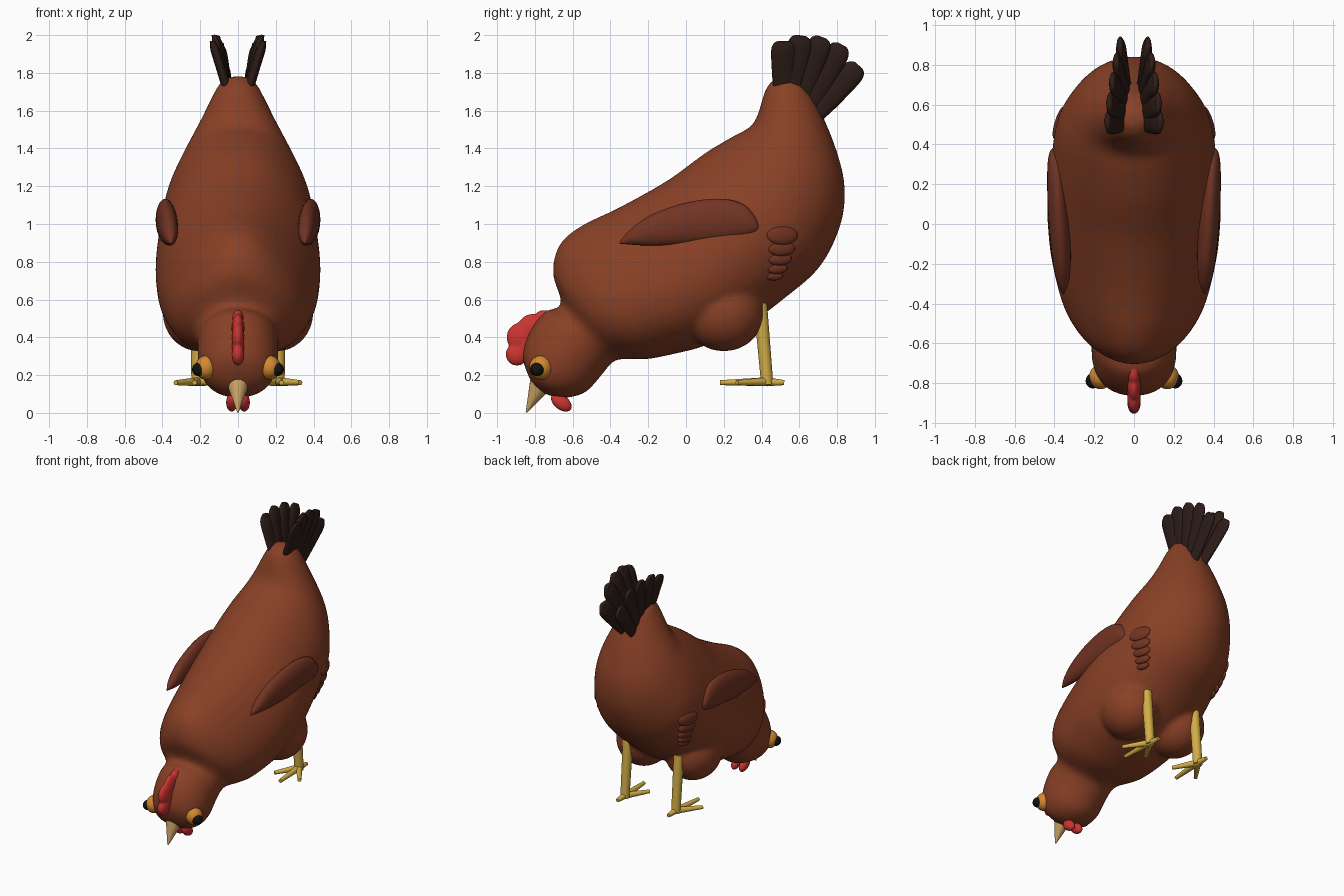
import bpy, bmesh, math
from mathutils import Vector

if "Cube" in bpy.data.objects:
    bpy.data.objects.remove(bpy.data.objects["Cube"])


def material(name, rgb):
    m = bpy.data.materials.new(name)
    m.diffuse_color = (*rgb, 1)
    m.use_nodes = True
    m.node_tree.nodes["Principled BSDF"].inputs["Base Color"].default_value = m.diffuse_color
    return m


BROWN = material("brown", (0.25, 0.052, 0.019))
DARK = material("dark_brown", (0.17, 0.034, 0.016))
BLACKISH = material("tail_dark", (0.026, 0.012, 0.009))
RED = material("red", (0.60, 0.035, 0.03))
YELLOW = material("yellow", (0.65, 0.42, 0.06))
HORN = material("horn", (0.62, 0.38, 0.14))
ORANGE = material("orange", (0.65, 0.25, 0.03))
BLACK = material("black", (0.006, 0.006, 0.006))


def finish(name, bm, mat):
    bmesh.ops.recalc_face_normals(bm, faces=bm.faces)
    me = bpy.data.meshes.new(name)
    bm.to_mesh(me)
    bm.free()
    me.materials.append(mat)
    for p in me.polygons:
        p.use_smooth = True
    ob = bpy.data.objects.new(name, me)
    bpy.context.collection.objects.link(ob)
    return ob


def loft(name, rows, mat, steps=5, sides=40):
    """Each row: top y, top z, bottom y, bottom z, half width, centre x, egg shape."""
    fine = []
    for i in range(len(rows) - 1):
        a, b = rows[max(i - 1, 0)], rows[i]
        c, d = rows[i + 1], rows[min(i + 2, len(rows) - 1)]
        for k in range(steps):
            t = k / steps
            fine.append([0.5 * (2 * q + (r - p) * t + (2 * p - 5 * q + 4 * r - s) * t * t
                                + (3 * q - p - 3 * r + s) * t ** 3)
                         for p, q, r, s in zip(a, b, c, d)])
    fine.append(rows[-1])
    bm = bmesh.new()
    rings = []
    for ty, tz, by, bz, w, cx, egg in fine:
        mid = Vector((cx, (ty + by) / 2, (tz + bz) / 2))
        u, v = Vector((w, 0, 0)), Vector((0, (ty - by) / 2, (tz - bz) / 2))
        ring = []
        for j in range(sides):
            c, s = math.cos(2 * math.pi * j / sides), math.sin(2 * math.pi * j / sides)
            ring.append(bm.verts.new(mid + u * c * (1 - egg * s) + v * s))
        rings.append(ring)
    for r, q in zip(rings, rings[1:]):
        for j in range(sides):
            n = (j + 1) % sides
            bm.faces.new((r[j], r[n], q[n], q[j]))
    bm.faces.new(rings[0])
    bm.faces.new(rings[-1])
    return finish(name, bm, mat)


def ball(name, loc, radii, mat, rx=0, rz=0):
    bm = bmesh.new()
    bmesh.ops.create_uvsphere(bm, u_segments=28, v_segments=18, radius=1)
    bmesh.ops.scale(bm, vec=radii, verts=bm.verts)
    ob = finish(name, bm, mat)
    ob.location, ob.rotation_euler = loc, (rx, 0, rz)
    return ob


def rod(name, p, q, r1, r2, mat):
    p, q = Vector(p), Vector(q)
    bm = bmesh.new()
    bmesh.ops.create_cone(bm, cap_ends=True, segments=20, radius1=r1, radius2=r2,
                          depth=(q - p).length)
    ob = finish(name, bm, mat)
    ob.location = (p + q) / 2
    ob.rotation_euler = (q - p).to_track_quat('Z', 'Y').to_euler()
    bpy.context.view_layer.objects.active = ob
    ob.select_set(True)
    bpy.ops.object.shade_smooth_by_angle(angle=math.radians(40))
    ob.select_set(False)
    return ob


def fuse(parts, voxel, smooth):
    """Join overlapping parts into the first one and blend the seams."""
    bpy.ops.object.select_all(action='DESELECT')
    for ob in parts:
        ob.select_set(True)
    bpy.context.view_layer.objects.active = parts[0]
    bpy.ops.object.join()
    m = parts[0].modifiers.new("blend", 'REMESH')
    m.mode, m.voxel_size, m.use_smooth_shade = 'VOXEL', voxel, True
    m = parts[0].modifiers.new("soften", 'SMOOTH')
    m.factor, m.iterations = 0.5, smooth
    bpy.ops.object.select_all(action='DESELECT')


# Head, neck, body and rump as one loft, from face to tail, with the thighs blended in
body = loft("body", [r[:5] + (0, r[5]) for r in [
    (-.81, .15, -.78, .12, .03, 0), (-.845, .22, -.72, .09, .12, 0),
    (-.865, .31, -.63, .08, .18, 0), (-.83, .43, -.53, .11, .21, 0),
    (-.75, .535, -.45, .195, .215, 0), (-.66, .575, -.38, .275, .225, .05),
    (-.705, .74, -.29, .285, .295, .2), (-.67, .89, -.2, .285, .345, .28),
    (-.555, .99, -.05, .315, .385, .28), (-.35, 1.09, .1, .355, .418, .22),
    (-.1, 1.23, .3, .445, .432, .15), (.1, 1.375, .52, .605, .412, .12),
    (.25, 1.465, .71, .775, .385, .08), (.34, 1.515, .82, 1.0, .325, 0),
    (.38, 1.58, .84, 1.2, .265, 0), (.40, 1.65, .80, 1.38, .205, 0),
    (.43, 1.73, .73, 1.56, .145, 0), (.48, 1.775, .655, 1.71, .095, 0),
    (.53, 1.785, .58, 1.775, .03, 0)]], BROWN)
thighs = [ball("thigh", (.205 * s, .2, .53), (.195, .215, .205), BROWN) for s in (1, -1)]
fuse([body] + thighs, .014, 16)
bpy.context.view_layer.update()

# Beak and comb
rod("beak", (0, -.765, .165), (0, -.845, .003), .064, .004, HORN)
fuse([ball("comb" if i == 0 else "lobe", (0, y, z), (.034, r, r), RED)
      for i, (y, z, r) in enumerate([(-.895, .31, .06), (-.87, .40, .08), (-.84, .36, .08),
                                     (-.81, .44, .085), (-.75, .48, .065), (-.72, .515, .03)])],
     .007, 5)

for s, side in ((1, "right"), (-1, "left")):
    # Face parts
    ball(f"eye_{side}", (.168 * s, -.768, .24), (.058, .062, .064), ORANGE)
    ball(f"pupil_{side}", (.207 * s, -.788, .23), (.036, .038, .036), BLACK)
    ball(f"wattle_{side}", (.033 * s, -.66, .055), (.03, .062, .038), RED, -.65)

    # Leg and toes
    rod(f"leg_{side}", (.215 * s, .393, .58), (.215 * s, .43, .15), .036, .032, YELLOW)
    for i, (x, y) in enumerate([(.33, .27), (.23, .18), (.12, .27), (.215, .52)]):
        rod(f"toe_{side}_{i}", (.215 * s, .43, .165), (x * s, y, .16), .024, .013, YELLOW)

    # Folded wing
    loft(f"wing_{side}", [r + (s * (.375 + .06 * r[0]), 0) for r in [
        (-.352, .905, -.348, .895, .004), (-.30, .965, -.28, .89, .03),
        (-.2, 1.04, -.18, .885, .045), (-.05, 1.10, -.03, .89, .053),
        (.1, 1.13, .1, .90, .053), (.22, 1.13, .22, .915, .048),
        (.31, 1.10, .31, .935, .04), (.365, 1.04, .365, .955, .025),
        (.388, .99, .388, .975, .004)]], DARK, 4, 24)

    # Wing-tip feathers resting on the body surface
    for i, (y, z, ry, rz) in enumerate([(.51, .94, .085, .05), (.505, .87, .075, .04),
                                        (.495, .815, .068, .034), (.48, .765, .06, .03),
                                        (.465, .725, .05, .024)]):
        hit, p, n, f = body.ray_cast(Vector((s, y, z)), Vector((-s, 0, 0)))
        x = p.x if hit else .3 * s
        ball(f"wing_feather_{side}_{i}", (x - .004 * s, y, z), (.022, ry, rz), DARK, 0, .3 * s)

    # Tail fan: five feathers leaning outward
    for i, (y0, z0, y1, z1, x1) in enumerate([
            (.515, 1.64, .515, 1.97, .135), (.55, 1.63, .61, 1.998, .125),
            (.59, 1.61, .72, 1.99, .11), (.63, 1.58, .825, 1.95, .09),
            (.66, 1.55, .915, 1.84, .07)]):
        d = Vector((y1 - y0, z1 - z0))
        n = Vector((-d.y, d.x)).normalized()
        rows = []
        for t, w in ((0, .04), (.3, .055), (.6, .062), (.85, .064), (.96, .05), (1, .025)):
            c = Vector((y0, z0)) + d * t
            a, b = c - n * w, c + n * w
            rows.append((a.x, a.y, b.x, b.y, .026 if t < .9 else .016,
                         s * (.035 + (x1 - .035) * t), 0))
        loft(f"tail_feather_{side}_{i}", rows, BLACKISH, 3, 16)
